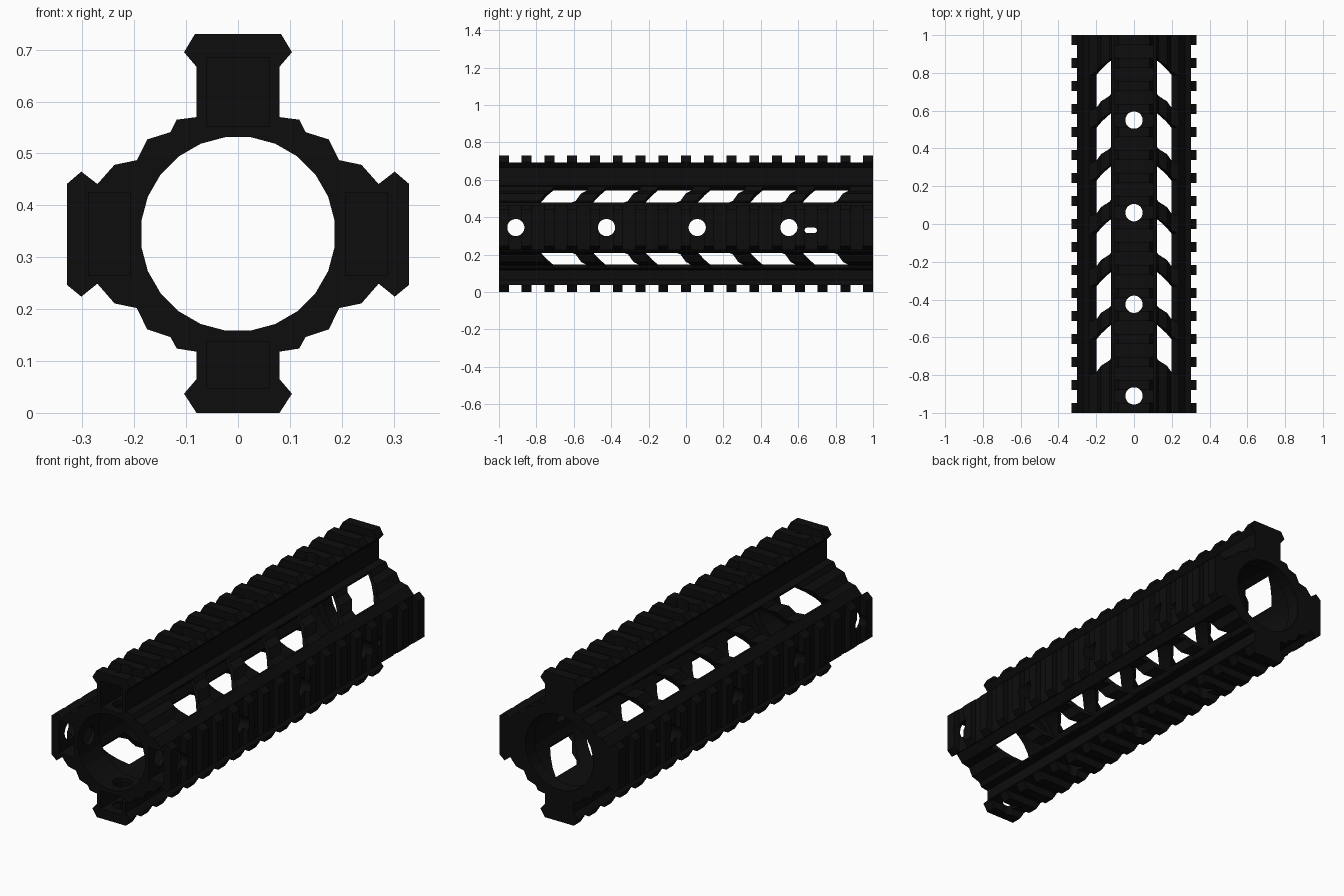
import bpy, bmesh, math
from mathutils import Vector

if "Cube" in bpy.data.objects:
    bpy.data.objects.remove(bpy.data.objects["Cube"])

CZ = 0.345  # height of the tube axis

black = bpy.data.materials.new("matte_black")
black.diffuse_color = (0.004, 0.004, 0.004, 1)
black.use_nodes = True
black.node_tree.nodes["Principled BSDF"].inputs["Base Color"].default_value = black.diffuse_color


def hull(bm, pts):
    """Add one convex solid wrapped round the points."""
    vs = [bm.verts.new(p) for p in pts]
    bmesh.ops.convex_hull(bm, input=vs)


def box(bm, x0, x1, y0, y1, z0, z1):
    hull(bm, [(x, y, z) for x in (x0, x1) for y in (y0, y1) for z in (z0, z1)])


def rod(bm, axis, center, r, half, n=24, stretch=0.0):
    """Cylinder along an axis; stretch pulls it into a pill along y."""
    pts = []
    for s in (-half, half):
        for i in range(n):
            a = 2 * math.pi * (i + 0.5) / n
            u, v = r * math.cos(a), r * math.sin(a)
            u += math.copysign(stretch, u) if stretch else 0
            p = {'x': (s, u, v), 'y': (u, s, v), 'z': (v, u, s)}[axis]
            pts.append(Vector(center) + Vector(p))
    hull(bm, pts)


def finish(bm, name):
    bmesh.ops.recalc_face_normals(bm, faces=bm.faces)
    me = bpy.data.meshes.new(name)
    bm.to_mesh(me)
    bm.free()
    ob = bpy.data.objects.new(name, me)
    bpy.context.collection.objects.link(ob)
    return ob


def cut(target, build, name):
    """Subtract the solids made by build(bm), then drop the cutter."""
    bm = bmesh.new()
    build(bm)
    cutter = finish(bm, name)
    cutter.hide_render = True
    mod = target.modifiers.new(name, 'BOOLEAN')
    mod.operation, mod.solver, mod.object = 'DIFFERENCE', 'EXACT', cutter
    bpy.context.view_layer.objects.active = target
    bpy.ops.object.modifier_apply(modifier=name)
    bpy.data.objects.remove(cutter)


# Body: stepped tube with four rails, extruded along y
half = [(0.083, 0.73), (0.104, 0.695), (0.08, 0.667), (0.08, 0.57), (0.118, 0.565),
        (0.13, 0.541), (0.175, 0.527), (0.195, 0.487), (0.238, 0.478), (0.271, 0.441),
        (0.302, 0.465), (0.33, 0.441), (0.33, 0.247), (0.302, 0.224), (0.271, 0.249),
        (0.238, 0.211), (0.195, 0.202), (0.175, 0.161), (0.13, 0.146), (0.118, 0.124),
        (0.08, 0.118), (0.08, 0.065), (0.104, 0.037), (0.08, 0.0)]
bm = bmesh.new()
outline = half + [(-x, z) for x, z in reversed(half)]
face = bm.faces.new([bm.verts.new((x, -1, z)) for x, z in outline])
ext = bmesh.ops.extrude_face_region(bm, geom=[face])
bmesh.ops.translate(bm, vec=(0, 2, 0),
                    verts=[v for v in ext["geom"] if isinstance(v, bmesh.types.BMVert)])
body = finish(bm, "rail_handguard")
body.data.materials.append(black)


# Bore: narrow lips at both ends, wider between them
cut(body, lambda b: rod(b, 'y', (0, 0, CZ), 0.188, 1.1), "bore")
cut(body, lambda b: rod(b, 'y', (0, 0.05, CZ), 0.223, 0.88, 32), "wide_bore")


# Hollow front ends of the rails
def channels(b):
    box(b, -0.06, 0.06, -1.1, -0.84, 0.552, 0.685)
    box(b, -0.06, 0.06, -1.1, -0.84, 0.047, 0.138)
    for s in (-1, 1):
        box(b, s * 0.207, s * 0.288, -1.1, -0.84, CZ - 0.08, CZ + 0.08)


cut(body, channels, "rail_channels")


# Slanted windows in the four corners
def windows(b):
    for sx in (-1, 1):
        for sz in (-1, 1):
            for k in range(6):
                y0 = -0.8 + 0.28 * k
                hull(b, [(sx * (r + t) * 0.7071, y0 + dy + (0.09 if t < 0 else 0),
                          CZ + sz * (r - t) * 0.7071)
                         for r in (0.13, 0.4) for t in (-0.067, 0.067)
                         for dy in (0, 0.19)])


cut(body, windows, "windows")


# Cross slots that leave seventeen teeth on each rail
def slots(b):
    pitch, tooth = 1.947 / 16, 0.053
    for i in range(16):
        y0 = -1 + i * pitch + tooth
        y1 = -1 + (i + 1) * pitch
        box(b, -0.15, 0.15, y0, y1, 0.693, 0.8)
        box(b, -0.15, 0.15, y0, y1, -0.1, 0.0385)
        for s in (-1, 1):
            box(b, s * 0.3005, s * 0.4, y0, y1, CZ - 0.15, CZ + 0.15)


cut(body, slots, "tooth_slots")

# Round holes through the rails, and a small pill-shaped slot
HOLES = (-0.91, -0.425, 0.06, 0.55)
cut(body, lambda b: [rod(b, 'z', (0, y, CZ), 0.046, 0.6) for y in HOLES], "upright_holes")
cut(body, lambda b: [rod(b, 'x', (0, y, CZ), 0.046, 0.6) for y in HOLES], "side_holes")
cut(body, lambda b: rod(b, 'x', (0, 0.667, 0.33), 0.016, 0.6, 12, 0.017), "pill_slot")

for p in body.data.polygons:
    p.use_smooth = False
